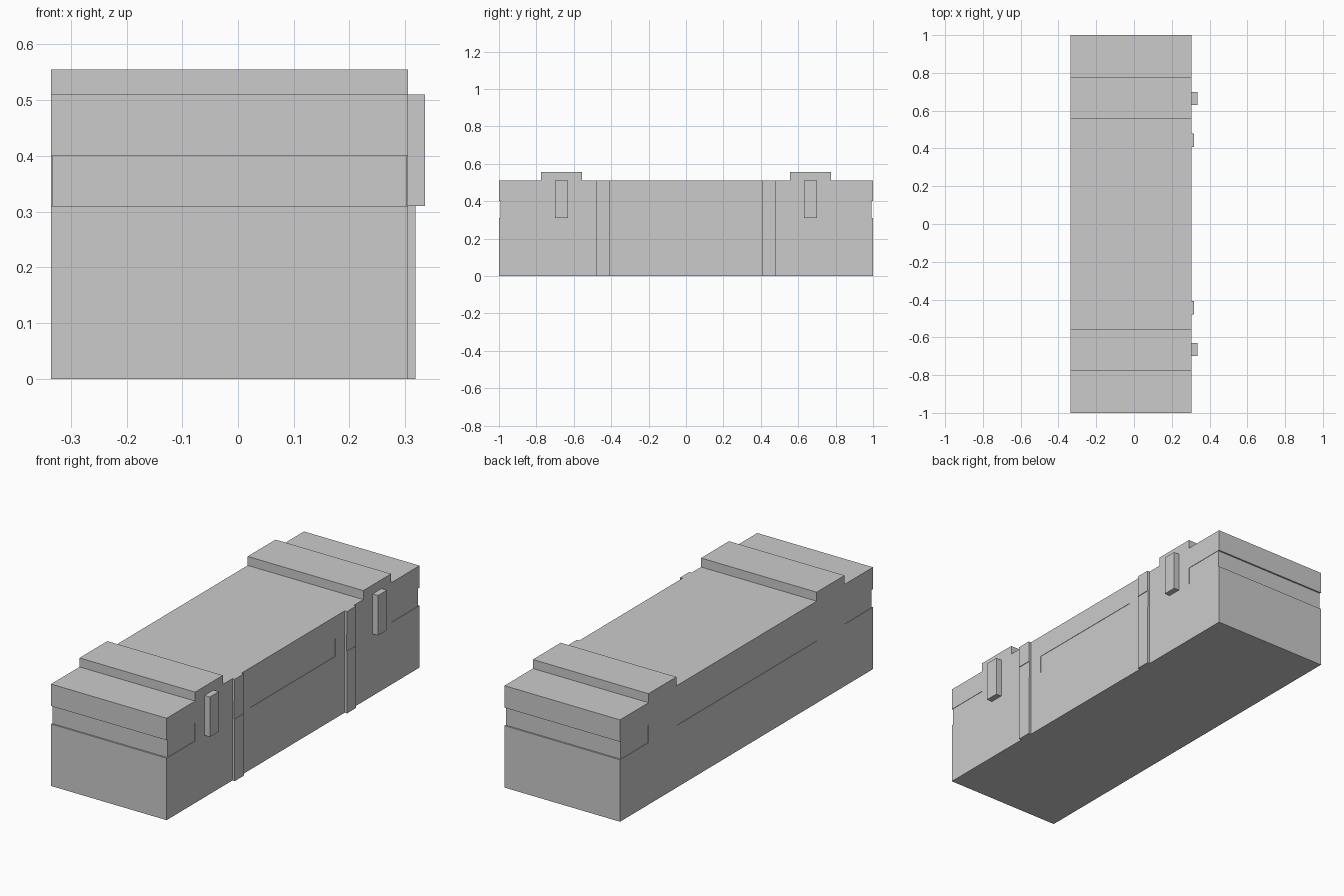
import bpy, bmesh
from mathutils import Vector

if "Cube" in bpy.data.objects:
    bpy.data.objects.remove(bpy.data.objects["Cube"])

XL, XR = -0.335, 0.305      # crate sides
Z1, Z2, ZT = 0.31, 0.40, 0.51   # seam bottom, seam top, lid top


def new_object(name, bm):
    bmesh.ops.recalc_face_normals(bm, faces=bm.faces)
    mesh = bpy.data.meshes.new(name)
    bm.to_mesh(mesh)
    bm.free()
    obj = bpy.data.objects.new(name, mesh)
    bpy.context.collection.objects.link(obj)
    return obj


def add_prism(bm, points, offset):
    """Closed outline pushed along an offset vector."""
    face = bm.faces.new([bm.verts.new(p) for p in points])
    moved = bmesh.ops.extrude_face_region(bm, geom=[face], use_keep_orig=True)["geom"]
    verts = [v for v in moved if isinstance(v, bmesh.types.BMVert)]
    bmesh.ops.translate(bm, verts=verts, vec=Vector(offset))


def add_box(bm, x, y, z):
    outline = [(x[0], y[0], z[0]), (x[1], y[0], z[0]), (x[1], y[1], z[0]), (x[0], y[1], z[0])]
    add_prism(bm, outline, (0, 0, z[1] - z[0]))


# Crate body: side profile with end seam notches and two raised lid bands
half = [(1, 0), (1, Z1), (0.992, Z1), (0.992, Z2), (1, Z2), (1, ZT),
        (0.775, ZT), (0.775, 0.555), (0.555, 0.555), (0.555, ZT)]
profile = half + [(-y, z) for y, z in reversed(half)]
bm = bmesh.new()
add_prism(bm, [(XL, y, z) for y, z in profile], (XR - XL, 0, 0))
body = new_object("crate_body", bm)

# Shallow seam grooves on the long sides, interrupted at the bands
bm = bmesh.new()
ends = [(-1.1, -0.775), (0.775, 1.1)]
for y in ends + [(-0.555, 0.555)]:
    add_box(bm, (XL - 0.05, XL + 0.002), y, (Z1, Z2))
for y in ends + [(-0.335, 0.335)]:
    add_box(bm, (XR - 0.002, XR + 0.05), y, (Z1, Z2))
cutter = new_object("seam_cutter", bm)
cutter.hide_render = True
mod = body.modifiers.new("seam", 'BOOLEAN')
mod.operation = 'DIFFERENCE'
mod.solver = 'EXACT'
mod.object = cutter
bpy.context.view_layer.objects.active = body
bpy.ops.object.modifier_apply(modifier=mod.name)
bpy.data.objects.remove(cutter)

# Hinge straps and latches on the right side, mirrored in y
for side, label in ((-1, "front"), (1, "back")):
    bm = bmesh.new()
    strap = [(XR, 0), (0.318, 0), (0.318, Z1), (0.315, Z1), (0.315, Z2),
             (0.318, Z2), (0.318, ZT), (XR, ZT)]
    add_prism(bm, [(x, side * 0.408, z) for x, z in strap], (0, side * 0.072, 0))
    new_object(label + "_strap", bm)

    bm = bmesh.new()
    add_box(bm, (XR, 0.335), sorted((side * 0.63, side * 0.70)), (Z1, ZT))
    new_object(label + "_latch", bm)
